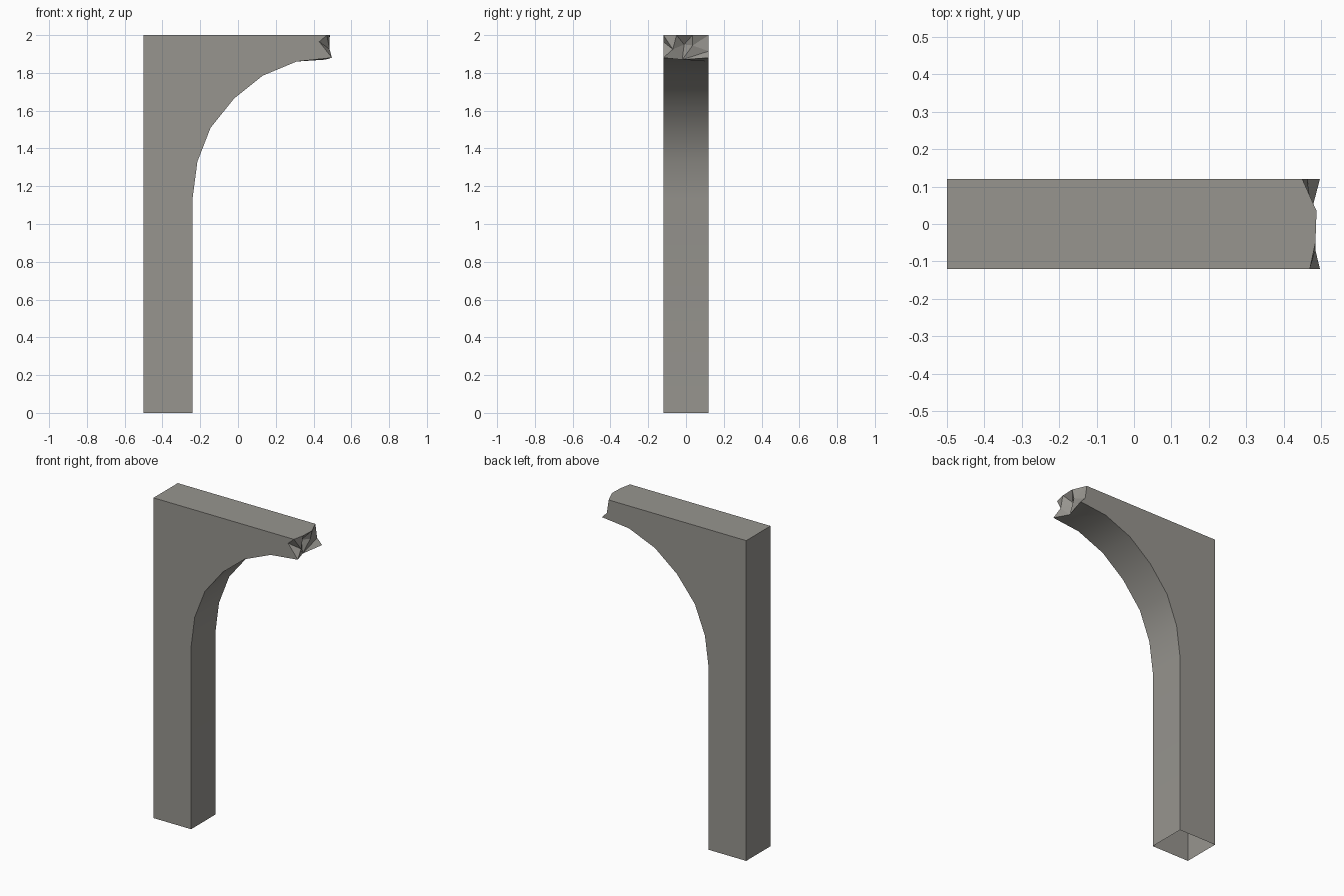
import bpy
import bmesh

cube = bpy.data.objects.get("Cube")
if cube:
    bpy.data.objects.remove(cube, do_unlink=True)

# Single stone grey
stone = bpy.data.materials.new("stone_grey")
stone.use_nodes = True
GREY = (0.31, 0.30, 0.275, 1.0)
stone.diffuse_color = GREY
stone.node_tree.nodes["Principled BSDF"].inputs["Base Color"].default_value = GREY

HALF = 0.12
LEFT = -0.5
# Inner edge of the bracket, from the foot up to the last step before the break
CURVE = [(-0.24, 0), (-0.24, 1.14), (-0.215, 1.33), (-0.145, 1.51),
         (-0.02, 1.665), (0.13, 1.785), (0.31, 1.86)]
# Broken end, each row running front to back as (x, y, z)
BREAK_LOW = [(0.497, -HALF, 1.88), (0.46, -0.02, 1.87), (0.497, HALF, 1.88)]
BREAK_MID = [(0.43, -HALF, 1.965), (0.485, -0.07, 1.925), (0.445, -0.01, 1.95),
             (0.475, 0.035, 1.945), (0.463, HALF, 1.915)]
BREAK_TOP = [(0.47, -HALF, 2), (0.485, -0.05, 2), (0.488, 0.035, 2), (0.45, HALF, 2)]

bm = bmesh.new()
front = [bm.verts.new((x, -HALF, z)) for x, z in CURVE]
back = [bm.verts.new((x, HALF, z)) for x, z in CURVE]
low, mid, top = ([bm.verts.new(p) for p in row]
                 for row in (BREAK_LOW, BREAK_MID, BREAK_TOP))
outer = {(y, z): bm.verts.new((LEFT, y, z)) for y in (-HALF, HALF) for z in (0, 2)}

# Front and back panels, outer wall and top; the foot is left open
bm.faces.new([outer[-HALF, 0], *front, low[0], mid[0], top[0], outer[-HALF, 2]])
bm.faces.new([outer[HALF, 0], *back, low[-1], mid[-1], top[-1], outer[HALF, 2]])
bm.faces.new([outer[-HALF, 0], outer[-HALF, 2], outer[HALF, 2], outer[HALF, 0]])
bm.faces.new([outer[-HALF, 2], *top, outer[HALF, 2]])

# Smooth curved underside
under = [bm.faces.new([front[i], back[i], back[i + 1], front[i + 1]])
         for i in range(len(CURVE) - 1)]
under.append(bm.faces.new([front[-1], back[-1], *reversed(low)]))
for face in under:
    face.smooth = True


def bridge(a, b):
    """Fill between two rows of points with flat triangles."""
    i = j = 0
    while i < len(a) - 1 or j < len(b) - 1:
        if j == len(b) - 1 or (i < len(a) - 1 and a[i + 1].co.y < b[j + 1].co.y):
            bm.faces.new([a[i], a[i + 1], b[j]])
            i += 1
        else:
            bm.faces.new([a[i], b[j + 1], b[j]])
            j += 1


# Jagged broken end
bridge(low, mid)
bridge(mid, top)

bmesh.ops.recalc_face_normals(bm, faces=bm.faces)
mesh = bpy.data.meshes.new("broken_arch_pillar")
bm.to_mesh(mesh)
bm.free()
mesh.materials.append(stone)
pillar = bpy.data.objects.new("broken_arch_pillar", mesh)
bpy.context.collection.objects.link(pillar)
